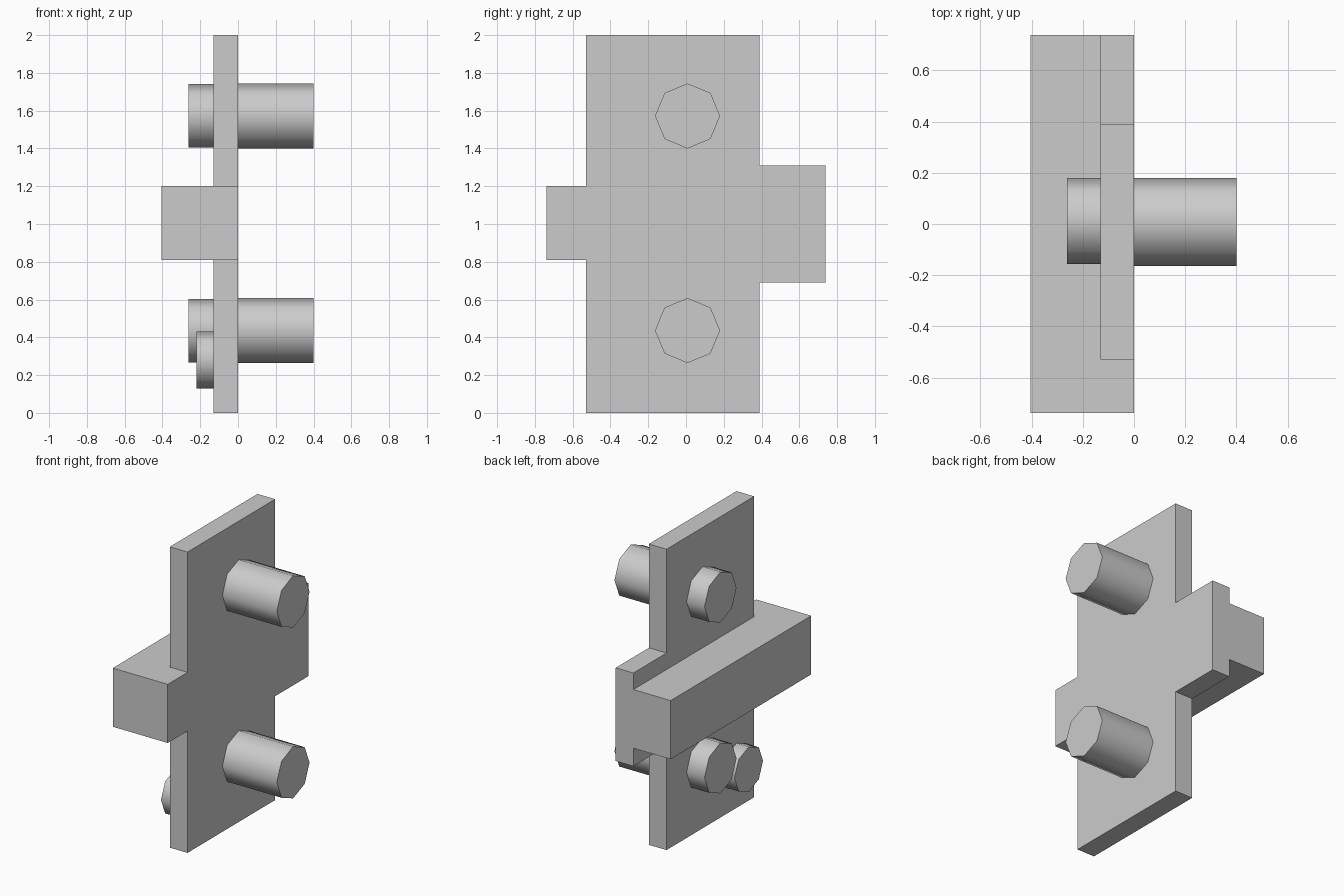
import bpy, bmesh, math
from mathutils import Matrix

if "Cube" in bpy.data.objects:
    bpy.data.objects.remove(bpy.data.objects["Cube"])


def finish(bm, name):
    bmesh.ops.recalc_face_normals(bm, faces=bm.faces)
    mesh = bpy.data.meshes.new(name)
    bm.to_mesh(mesh)
    bm.free()
    obj = bpy.data.objects.new(name, mesh)
    bpy.context.collection.objects.link(obj)
    return obj


def slab(name, profile, x0, x1):
    """Extrude a (y, z) outline from x0 to x1."""
    bm = bmesh.new()
    face = bm.faces.new([bm.verts.new((x0, y, z)) for y, z in profile])
    ext = bmesh.ops.extrude_face_region(bm, geom=[face])
    verts = [v for v in ext["geom"] if isinstance(v, bmesh.types.BMVert)]
    bmesh.ops.translate(bm, vec=(x1 - x0, 0, 0), verts=verts)
    return finish(bm, name)


def pin(name, x0, x1, y, z, r):
    """Eight-sided, smooth-shaded cylinder along x."""
    bm = bmesh.new()
    place = Matrix.Translation(((x0 + x1) / 2, y, z)) @ Matrix.Rotation(math.pi / 2, 4, 'Y')
    bmesh.ops.create_cone(bm, cap_ends=True, segments=8, radius1=r, radius2=r,
                          depth=x1 - x0, matrix=place)
    obj = finish(bm, name)
    bpy.ops.object.select_all(action='DESELECT')
    obj.select_set(True)
    bpy.context.view_layer.objects.active = obj
    bpy.ops.object.shade_smooth_by_angle(angle=math.radians(60))
    return obj


T = -0.13   # back face of the plate
W = 0.738   # half width of the crossbar

# Plate with a tall tab on one side and the bar's flush end on the other
slab("back_plate", [
    (-0.53, 0), (0.39, 0), (0.39, 0.69), (W, 0.69), (W, 1.31), (0.39, 1.31),
    (0.39, 2), (-0.53, 2), (-0.53, 1.20), (-W, 1.20), (-W, 0.81), (-0.53, 0.81)],
    T, 0)

# Thick crossbar behind the plate
slab("crossbar", [(-W, 0.81), (W, 0.81), (W, 1.20), (-W, 1.20)], -0.404, T)

# Long pins in front with short heads behind
for label, z in (("lower", 0.436), ("upper", 1.572)):
    pin(label + "_pin", 0, 0.40, 0.008, z, 0.172)
    pin(label + "_pin_head", -0.262, T, 0.012, z, 0.168)

# Small extra knob low on the back
pin("small_knob", -0.22, T, -0.345, 0.28, 0.15)
